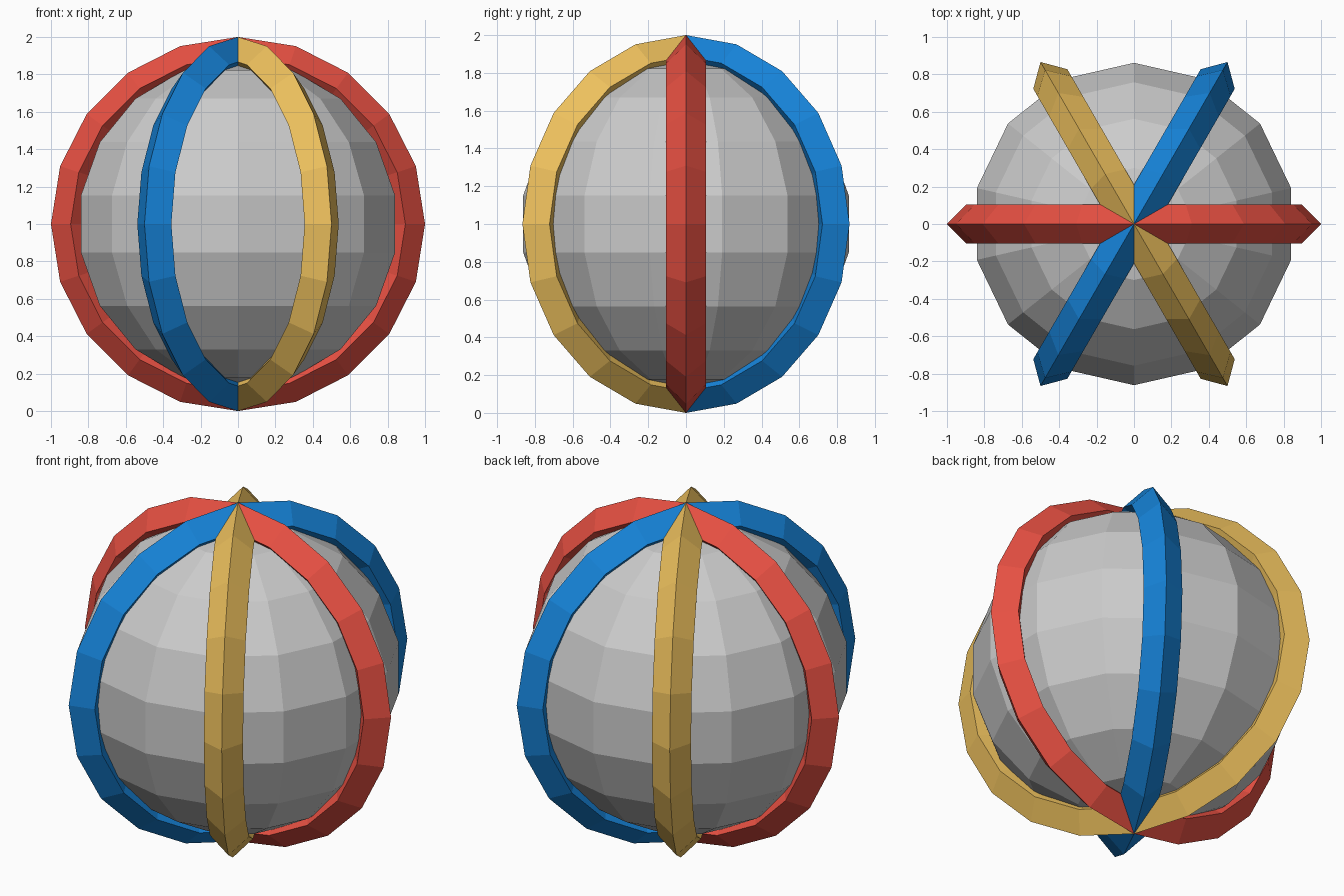
import bpy, bmesh
from math import radians, sin, cos, pi
from mathutils import Matrix

if "Cube" in bpy.data.objects:
    bpy.data.objects.remove(bpy.data.objects["Cube"])

CENTER = (0, 0, 1)


def material(name, color):
    mat = bpy.data.materials.new(name)
    mat.diffuse_color = (*color, 1)
    mat.use_nodes = True
    mat.node_tree.nodes["Principled BSDF"].inputs["Base Color"].default_value = mat.diffuse_color
    return mat


# Core: half-circle profile spun into a 14-sided, 9-band faceted ball
def make_core(radius=0.875, sides=14, bands=9):
    bm = bmesh.new()
    arc = [bm.verts.new((0, radius * sin(pi * i / bands), radius * cos(pi * i / bands)))
           for i in range(bands + 1)]
    edges = [bm.edges.new(pair) for pair in zip(arc, arc[1:])]
    bmesh.ops.spin(bm, geom=arc + edges, cent=(0, 0, 0), axis=(0, 0, 1),
                   angle=2 * pi, steps=sides, use_duplicate=False)
    bmesh.ops.remove_doubles(bm, verts=bm.verts, dist=0.001)
    bmesh.ops.recalc_face_normals(bm, faces=bm.faces)
    mesh = bpy.data.meshes.new("core_ball")
    bm.to_mesh(mesh)
    bm.free()
    obj = bpy.data.objects.new("core_ball", mesh)
    obj.location = CENTER
    bpy.context.collection.objects.link(obj)


# Upright hoop with a diamond cross-section
def make_hoop(name, heading, color):
    bpy.ops.mesh.primitive_torus_add(
        major_segments=20, minor_segments=4, major_radius=0.895, minor_radius=0.105)
    obj = bpy.context.object
    obj.name = name
    obj.data.transform(Matrix.Rotation(radians(heading), 4, 'Z')
                       @ Matrix.Rotation(radians(90), 4, 'X'))
    obj.location = CENTER
    obj.data.materials.append(material(name + "_paint", color))


make_core()
for name, heading, color in (
        ("red_hoop", 0, (0.80, 0.08, 0.055)),
        ("blue_hoop", 60, (0.008, 0.23, 0.70)),
        ("yellow_hoop", 120, (0.85, 0.53, 0.11))):
    make_hoop(name, heading, color)
